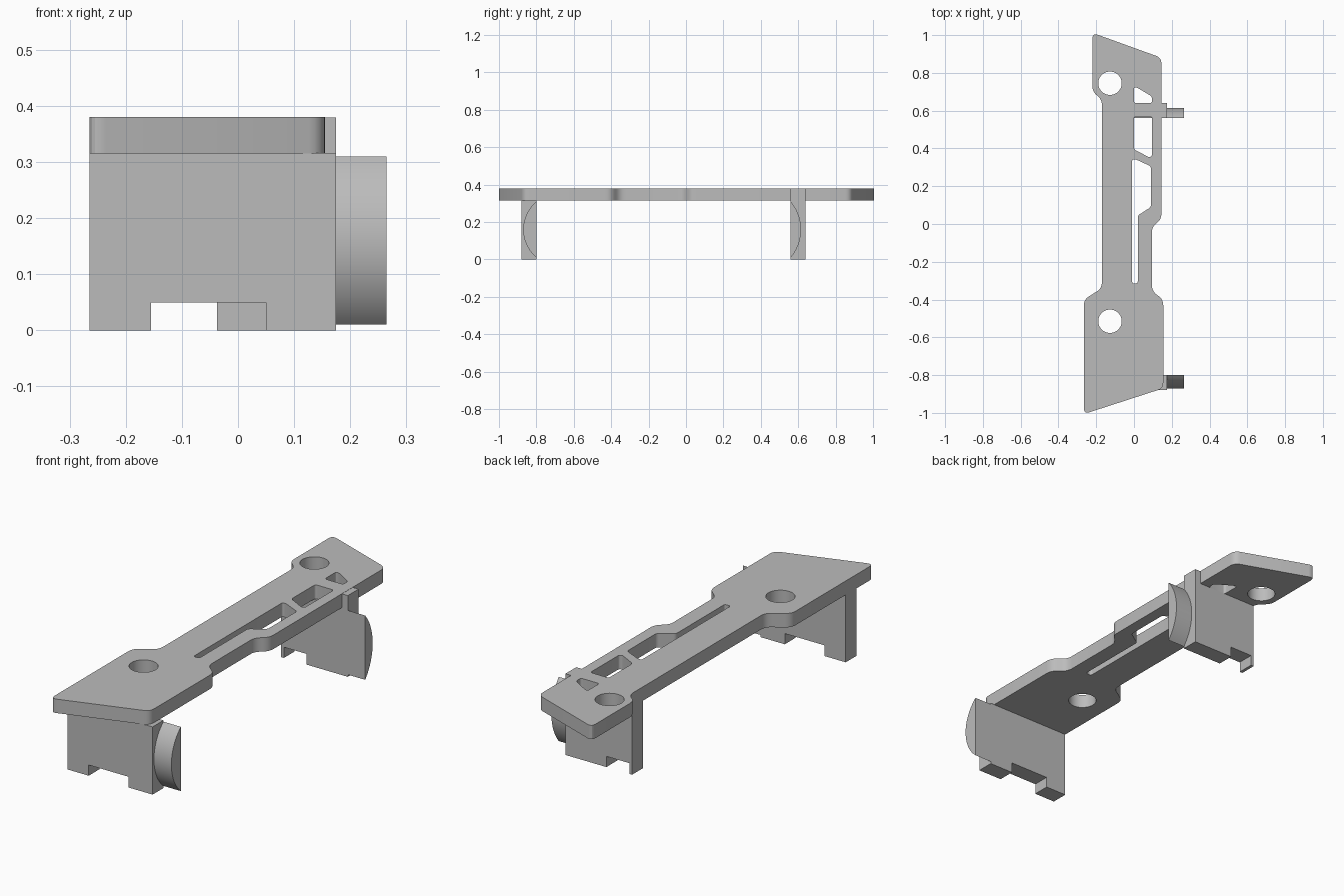
import bpy
import math
from mathutils import Vector

default = bpy.data.objects.get("Cube")
if default:
    bpy.data.objects.remove(default, do_unlink=True)

grey = bpy.data.materials.new("plain grey")
grey.use_nodes = True
colour = (0.5, 0.5, 0.5, 1)
grey.diffuse_color = colour
grey.node_tree.nodes["Principled BSDF"].inputs["Base Color"].default_value = colour


def rounded(points, radius, steps=5):
    """Replace each corner of a closed outline with a small curve."""
    pts = [Vector(p) for p in points]
    out = []
    for i, p in enumerate(pts):
        to_prev, to_next = pts[i - 1] - p, pts[(i + 1) % len(pts)] - p
        cut = min(radius, to_prev.length * 0.45, to_next.length * 0.45)
        a, b = p + to_prev.normalized() * cut, p + to_next.normalized() * cut
        for s in range(steps + 1):
            t = s / steps
            out.append(a * (1 - t) ** 2 + p * 2 * t * (1 - t) + b * t * t)
    return out


def circle(x, y, r, n=40):
    return [Vector((x + r * math.cos(math.tau * i / n), y + r * math.sin(math.tau * i / n)))
            for i in range(n)]


def slab(name, loops, depth):
    """Extrude filled outlines (later loops are holes) to a mesh centred on z = 0."""
    curve = bpy.data.curves.new(name, "CURVE")
    curve.dimensions = "2D"
    curve.fill_mode = "BOTH"
    curve.extrude = depth / 2
    for loop in loops:
        spline = curve.splines.new("POLY")
        spline.points.add(len(loop) - 1)
        for point, p in zip(spline.points, loop):
            point.co = (p[0], p[1], 0, 1)
        spline.use_cyclic_u = True
    obj = bpy.data.objects.new(name, curve)
    bpy.context.collection.objects.link(obj)
    bpy.ops.object.select_all(action="DESELECT")
    obj.select_set(True)
    bpy.context.view_layer.objects.active = obj
    bpy.ops.object.convert(target="MESH")
    obj = bpy.context.object
    bpy.ops.object.mode_set(mode="EDIT")
    bpy.ops.mesh.select_all(action="SELECT")
    bpy.ops.mesh.remove_doubles(threshold=0.0001)
    bpy.ops.mesh.normals_make_consistent(inside=False)
    bpy.ops.object.mode_set(mode="OBJECT")
    bpy.ops.object.shade_smooth_by_angle(angle=math.radians(25))
    obj.data.materials.clear()
    obj.data.materials.append(grey)
    return obj


# Top plate with round holes and slots
BOTTOM, TOP = 0.315, 0.38
outline = [(-0.265, -1.006), (0.155, -0.87), (0.155, -0.40), (0.095, -0.355),
           (0.095, -0.015), (0.145, 0.025), (0.145, 0.88), (-0.22, 1.012),
           (-0.22, 0.70), (-0.17, 0.66), (-0.17, -0.34), (-0.265, -0.40)]
long_slot = [(-0.01, -0.315), (0.02, -0.315), (0.02, 0.045), (0.09, 0.09),
             (0.09, 0.305), (0.01, 0.342), (-0.01, 0.342)]
middle_slot = [(0, 0.395), (0.08, 0.353), (0.095, 0.36), (0.095, 0.57), (0, 0.57)]
end_slot = [(0, 0.64), (0.095, 0.64), (0.095, 0.675), (0.015, 0.723), (0, 0.723)]
plate = slab("top_plate",
             [rounded(outline, 0.03)]
             + [rounded(s, 0.012) for s in (long_slot, middle_slot, end_slot)]
             + [circle(-0.127, y, 0.062) for y in (-0.515, 0.745)],
             TOP - BOTTOM)
plate.location.z = (TOP + BOTTOM) / 2


def leg(name, left, right, notch, y, top, thick=0.08):
    """Upright wall with a notch in its lower edge."""
    a, b = notch
    profile = [(left, 0), (a, 0), (a, 0.05), (b, 0.05), (b, 0), (right, 0),
               (right, top), (0.135, top), (0.135, BOTTOM), (left, BOTTOM)]
    obj = slab(name, [profile], thick)
    obj.rotation_euler.x = math.pi / 2
    obj.location.y = y


leg("front_leg", -0.265, 0.175, (-0.155, 0.05), -0.84, 0.316)
leg("rear_leg", -0.17, 0.175, (-0.155, -0.037), 0.60, 0.379)


def blade(name, flat_y, bulge):
    """Segment of a disc standing on the side of a leg."""
    half, mid = 0.15, 0.16
    radius = (half * half + bulge * bulge) / (2 * abs(bulge))
    spread = math.asin(half / radius)
    side = math.copysign(1, bulge)
    arc = []
    for i in range(25):
        t = spread * (i / 12 - 1)
        arc.append((side * (radius * math.cos(t) - radius * math.cos(spread)),
                    radius * math.sin(t)))
    obj = slab(name, [arc], 0.09)
    # local x -> world y, local y -> world z, local z -> world x
    obj.rotation_euler = (math.pi / 2, 0, math.pi / 2)
    obj.location = (0.22, flat_y, mid)


blade("front_blade", -0.80, -0.07)
blade("rear_blade", 0.56, 0.055)
